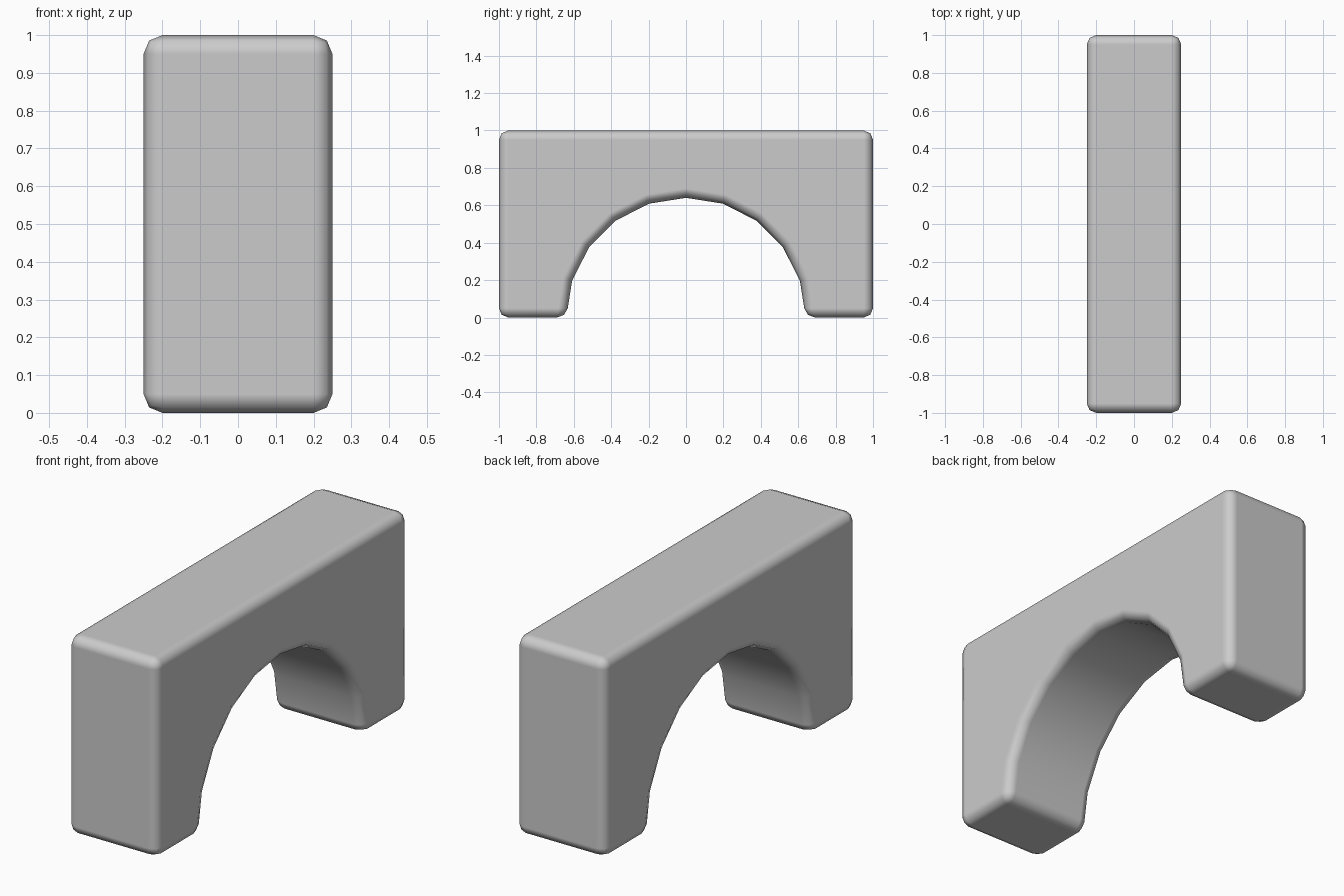
import bpy, bmesh
from math import sin, cos, radians

if "Cube" in bpy.data.objects:
    bpy.data.objects.remove(bpy.data.objects["Cube"])

WIDTH, R = 0.5, 0.64

# Arch profile in the YZ plane: rectangle with a faceted half-round opening
profile = [(-1, 0), (-1, 1), (1, 1), (1, 0)]
profile += [(R * cos(radians(18 * i)), R * sin(radians(18 * i))) for i in range(11)]

# Extrude the profile across x
bm = bmesh.new()
face = bm.faces.new([bm.verts.new((-WIDTH / 2, y, z)) for y, z in profile])
ext = bmesh.ops.extrude_face_region(bm, geom=[face])
bmesh.ops.translate(bm, vec=(WIDTH, 0, 0),
                    verts=[g for g in ext["geom"] if isinstance(g, bmesh.types.BMVert)])
bmesh.ops.recalc_face_normals(bm, faces=bm.faces)
mesh = bpy.data.meshes.new("arch_block")
bm.to_mesh(mesh)
bm.free()

arch = bpy.data.objects.new("arch_block", mesh)
bpy.context.collection.objects.link(arch)

# Rounded rim on all hard edges; arch facets stay unbevelled
bevel = arch.modifiers.new("rounded_edges", "BEVEL")
bevel.width = 0.05
bevel.segments = 2
bevel.limit_method = "ANGLE"
bevel.angle_limit = radians(30)
bevel.harden_normals = True
mesh.shade_smooth()
